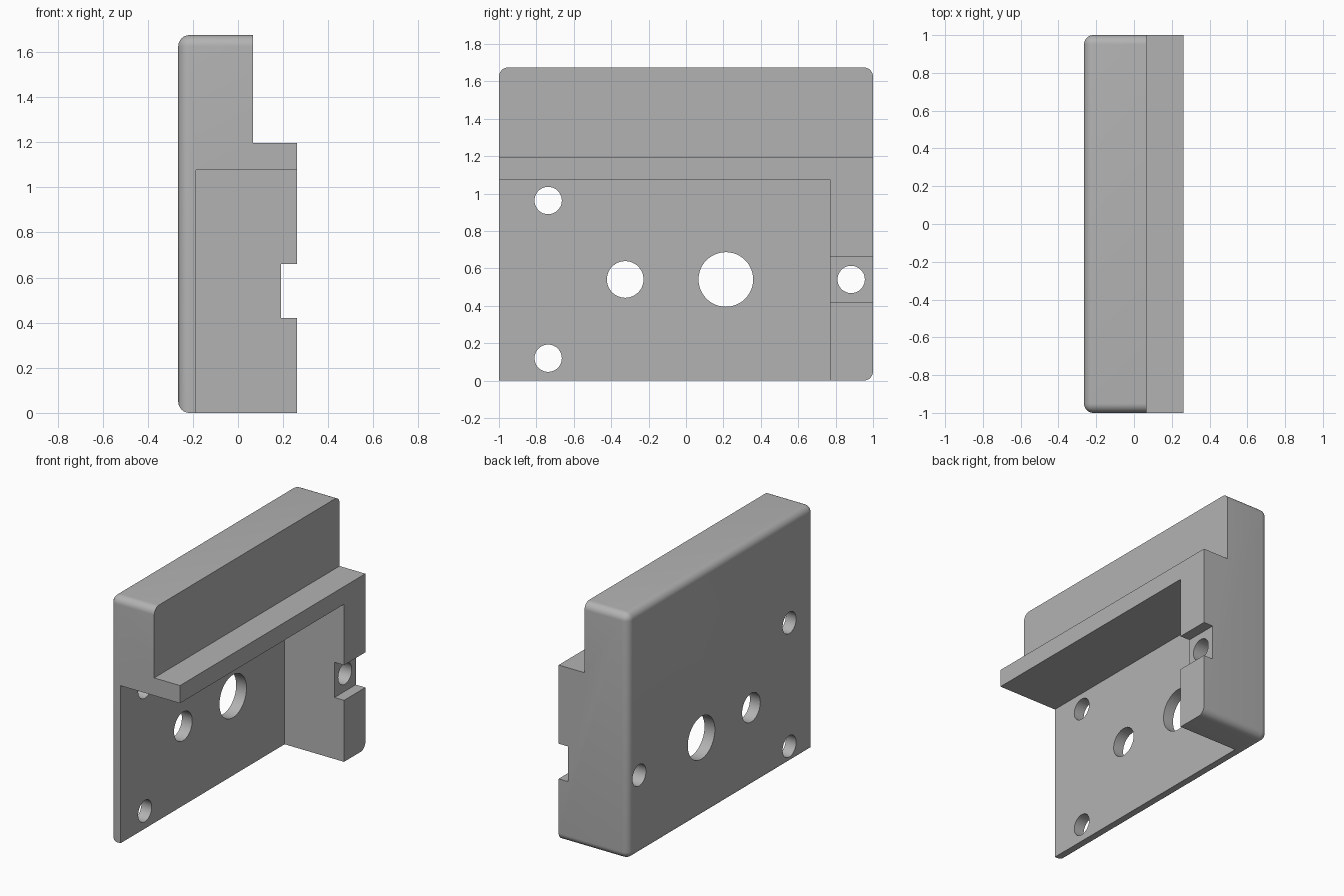
import bpy, bmesh, math
from mathutils import Matrix, Vector

cube = bpy.data.objects.get("Cube")
if cube:
    bpy.data.objects.remove(cube, do_unlink=True)

# Overall extents
LO = Vector((-0.265, -1.0, 0.0))
HI = Vector((0.262, 1.0, 1.675))
OUT = 0.3      # how far cutters poke outside
FILLET = 0.05

grey = bpy.data.materials.new("plain grey")
grey.use_nodes = True
colour = (0.45, 0.45, 0.45, 1)
grey.diffuse_color = colour
grey.node_tree.nodes["Principled BSDF"].inputs["Base Color"].default_value = colour


def make_object(name, bm):
    mesh = bpy.data.meshes.new(name)
    bm.to_mesh(mesh)
    bm.free()
    mesh.materials.append(grey)
    obj = bpy.data.objects.new(name, mesh)
    bpy.context.collection.objects.link(obj)
    return obj


def box(lo, hi):
    lo, hi = Vector(lo), Vector(hi)
    bm = bmesh.new()
    matrix = Matrix.Translation((lo + hi) / 2) @ Matrix.Diagonal((*(hi - lo), 1))
    bmesh.ops.create_cube(bm, size=1, matrix=matrix)
    return bm


def hole(y, z, radius):
    bm = bmesh.new()
    matrix = Matrix.Translation((0, y, z)) @ Matrix.Rotation(math.pi / 2, 4, "Y")
    bmesh.ops.create_cone(bm, cap_ends=True, segments=48, radius1=radius,
                          radius2=radius, depth=2, matrix=matrix)
    return bm


# Solid block: rounded rim on the closed side and three rounded corners
bm = box(LO, HI)


def is_rounded(edge):
    a, b = (v.co for v in edge.verts)
    mid = (a + b) / 2
    if abs(a.x - b.x) > 0.1:
        return mid.y > 0 or mid.z > 1
    return mid.x < 0


bmesh.ops.bevel(bm, geom=[e for e in bm.edges if is_rounded(e)], offset=FILLET,
                offset_type="OFFSET", segments=8, profile=0.5, affect="EDGES",
                clamp_overlap=True)
bracket = make_object("bracket_body", bm)

# Upper step, open pocket, side notch and the through holes
cutters = [
    box((0.067, LO.y - OUT, 1.197), (HI.x + OUT, HI.y + OUT, HI.z + OUT)),
    box((-0.187, LO.y - OUT, -OUT), (HI.x + OUT, 0.77, 1.076)),
    box((0.19, 0.7, 0.42), (HI.x + OUT, HI.y + OUT, 0.66)),
]
for y, z, radius in [(-0.737, 0.963, 0.073), (-0.737, 0.12, 0.073),
                     (-0.325, 0.541, 0.098), (0.213, 0.541, 0.146),
                     (0.883, 0.541, 0.073)]:
    cutters.append(hole(y, z, radius))

bpy.context.view_layer.objects.active = bracket
for shape in cutters:
    cutter = make_object("cutter", shape)
    cutter.hide_render = True
    mod = bracket.modifiers.new("cut", "BOOLEAN")
    mod.operation = "DIFFERENCE"
    mod.solver = "EXACT"
    mod.object = cutter
    bpy.ops.object.modifier_apply(modifier=mod.name)
    bpy.data.objects.remove(cutter, do_unlink=True)

# Smooth fillets and bores, crisp edges elsewhere
bpy.ops.object.select_all(action="DESELECT")
bracket.select_set(True)
bpy.ops.object.shade_smooth_by_angle(angle=math.radians(30))
